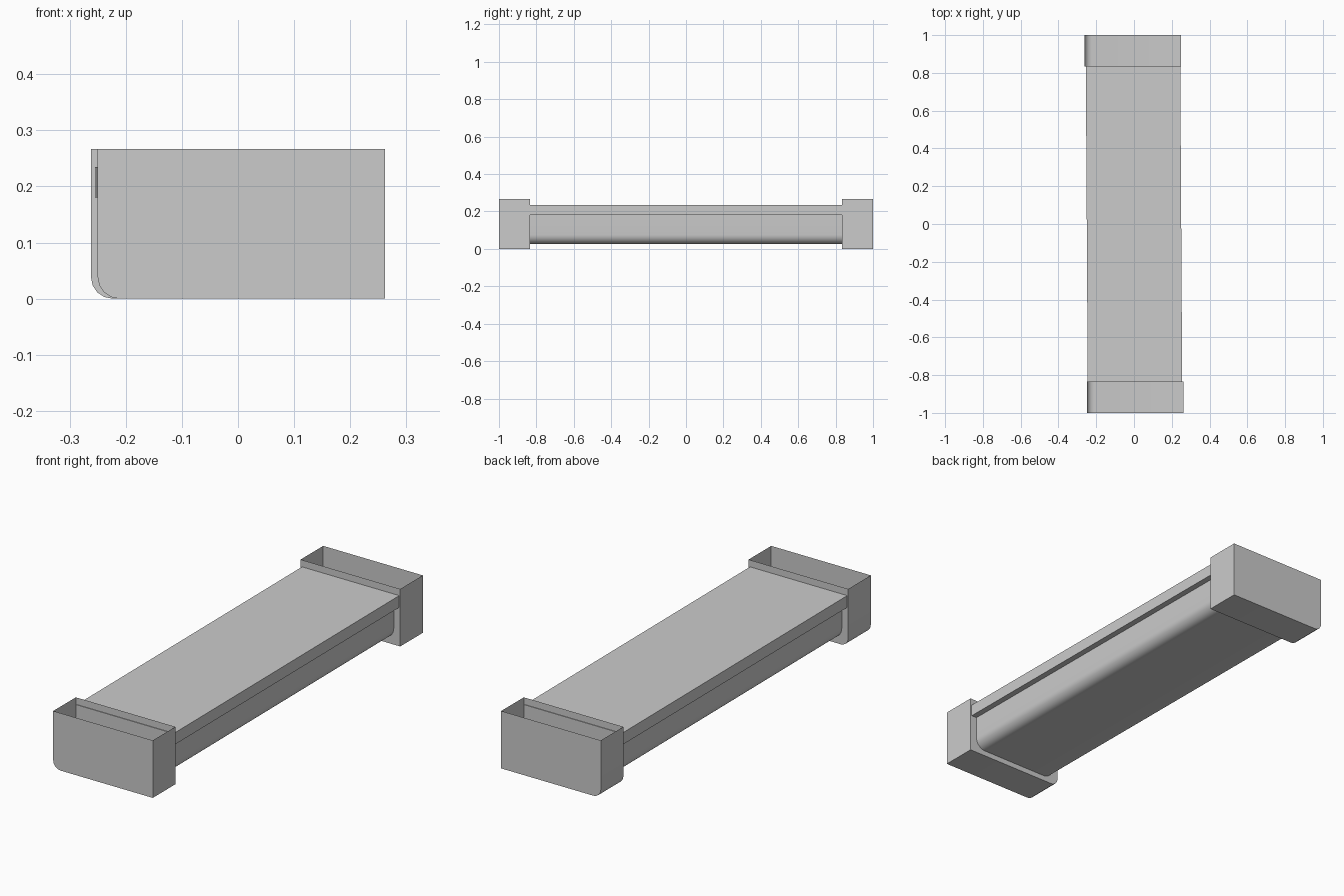
import bpy
import bmesh
import math

cube = bpy.data.objects.get("Cube")
if cube:
    bpy.data.objects.remove(cube, do_unlink=True)

grey = bpy.data.materials.new("plain grey")
grey.use_nodes = True
grey.diffuse_color = (0.6, 0.6, 0.6, 1)
grey.node_tree.nodes["Principled BSDF"].inputs["Base Color"].default_value = (0.6, 0.6, 0.6, 1)

SKEW = -0.006  # the long parts drift slightly sideways along y


def profile(left, right, low, high, r_left, r_right, steps):
    """Rectangle in x and z whose lower corners may be rounded."""
    points = [(right, high), (left, high)]
    for x, r, start in ((left + r_left, r_left, math.pi),
                        (right - r_right, r_right, 1.5 * math.pi)):
        count = steps if r else 0
        for i in range(count + 1):
            a = start + (math.pi / 2 * i / count if count else 0)
            points.append((x + r * math.cos(a), low + r + r * math.sin(a)))
    return points


def extrude(name, points, y0, y1, skew=0.0, open_top=False):
    bm = bmesh.new()
    rings = [[bm.verts.new((x + skew * y, y, z)) for x, z in points] for y in (y0, y1)]
    n = len(points)
    for i in range(n):
        if i == 0 and open_top:
            continue
        j = (i + 1) % n
        bm.faces.new((rings[0][i], rings[0][j], rings[1][j], rings[1][i]))
    bm.faces.new(rings[0])
    bm.faces.new(rings[1][::-1])
    bmesh.ops.recalc_face_normals(bm, faces=bm.faces)
    mesh = bpy.data.meshes.new(name)
    bm.to_mesh(mesh)
    bm.free()
    mesh.materials.append(grey)
    obj = bpy.data.objects.new(name, mesh)
    bpy.context.collection.objects.link(obj)
    bpy.ops.object.select_all(action='DESELECT')
    obj.select_set(True)
    bpy.context.view_layer.objects.active = obj
    bpy.ops.object.shade_smooth_by_angle(angle=math.radians(35))
    return obj


# Long lid and the narrower rounded trough beneath it
extrude("lid", profile(-0.25, 0.25, 0.18, 0.235, 0, 0, 1), -0.837, 0.837, SKEW)
extrude("trough", profile(-0.222, 0.222, 0.025, 0.18, 0.05, 0.05, 8), -0.837, 0.837, SKEW)

# Hollow end caps, open on top, rounded along one lower edge
for name, y0, y1, shift in (("front_cap", -1, -0.834, 0.006),
                            ("back_cap", 0.834, 1, -0.006)):
    cap = profile(-0.256 + shift, 0.256 + shift, 0, 0.267, 0.038, 0, 4)
    extrude(name, cap, y0, y1, open_top=True)
